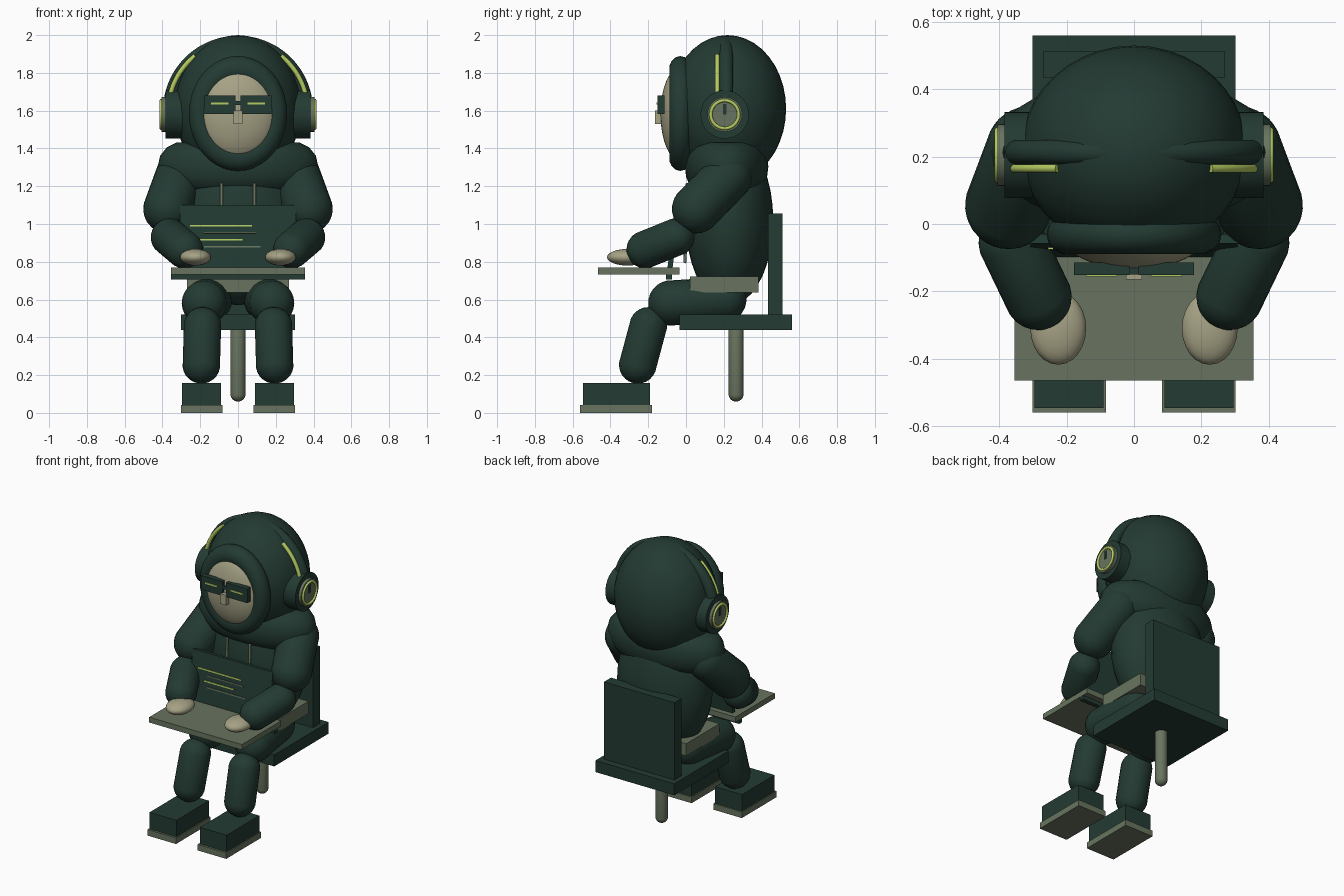
import bpy
import bmesh
from math import cos, sin, radians, pi
from mathutils import Matrix, Vector

cube = bpy.data.objects.get("Cube")
if cube:
    bpy.data.objects.remove(cube, do_unlink=True)


def material(name, rgb):
    m = bpy.data.materials.new(name)
    m.use_nodes = True
    m.diffuse_color = (*rgb, 1)
    m.node_tree.nodes["Principled BSDF"].inputs["Base Color"].default_value = (*rgb, 1)
    return m


DARK = material("dark green", (0.017, 0.043, 0.033))
GREY = material("grey green", (0.14, 0.175, 0.115))
SKIN = material("pale sand", (0.38, 0.36, 0.235))
LIME = material("lime", (0.46, 0.60, 0.12))


def finish(name, bm, mat, matrix, smooth=True):
    bm.transform(matrix)
    bmesh.ops.recalc_face_normals(bm, faces=bm.faces)
    mesh = bpy.data.meshes.new(name)
    bm.to_mesh(mesh)
    bm.free()
    mesh.materials.append(mat)
    obj = bpy.data.objects.new(name, mesh)
    bpy.context.collection.objects.link(obj)
    if smooth:
        bpy.ops.object.select_all(action='DESELECT')
        obj.select_set(True)
        bpy.context.view_layer.objects.active = obj
        bpy.ops.object.shade_smooth_by_angle(angle=radians(40))
    return obj


def box(name, mat, xs, ys, zs):
    """Box from its extents along each axis."""
    bm = bmesh.new()
    bmesh.ops.create_cube(bm, size=1)
    spans = (xs, ys, zs)
    mid = Vector([(a + b) / 2 for a, b in spans])
    size = [b - a for a, b in spans]
    return finish(name, bm, mat, Matrix.Translation(mid) @ Matrix.Diagonal((*size, 1)), False)


def ellipsoid(name, mat, centre, radii, segments=32):
    bm = bmesh.new()
    bmesh.ops.create_uvsphere(bm, u_segments=segments, v_segments=segments // 2, radius=1)
    return finish(name, bm, mat, Matrix.Translation(centre) @ Matrix.Diagonal((*radii, 1)))


def capsule(name, mat, start, end, radius):
    """Rounded limb: a sphere pulled apart along the line start-end."""
    start, end = Vector(start), Vector(end)
    axis = end - start
    bm = bmesh.new()
    bmesh.ops.create_uvsphere(bm, u_segments=24, v_segments=13, radius=radius)
    for v in bm.verts:
        if v.co.z > 0:
            v.co.z += axis.length
    turn = axis.to_track_quat('Z', 'Y').to_matrix().to_4x4()
    return finish(name, bm, mat, Matrix.Translation(start) @ turn)


def disc(name, mat, x0, x1, y, z, radius):
    """Cylinder lying along x."""
    bm = bmesh.new()
    bmesh.ops.create_cone(bm, cap_ends=True, segments=32, radius1=radius,
                          radius2=radius, depth=abs(x1 - x0))
    place = Matrix.Translation(((x0 + x1) / 2, y, z)) @ Matrix.Rotation(pi / 2, 4, 'Y')
    return finish(name, bm, mat, place)


def ring(name, mat, major, minor, matrix, a0=0, a1=360, steps=40, sides=14):
    """Torus or open arc around local z, with closed ends."""
    bm = bmesh.new()
    closed = a1 - a0 == 360
    loops = []
    for i in range(steps if closed else steps + 1):
        a = radians(a0 + (a1 - a0) * i / steps)
        loop = []
        for j in range(sides):
            b = 2 * pi * j / sides
            r = major + minor * cos(b)
            loop.append(bm.verts.new((r * cos(a), r * sin(a), minor * sin(b))))
        loops.append(loop)
    pairs = list(zip(loops, loops[1:]))
    if closed:
        pairs.append((loops[-1], loops[0]))
    else:
        bm.faces.new(loops[0])
        bm.faces.new(loops[-1])
    for p, q in pairs:
        for j in range(sides):
            k = (j + 1) % sides
            bm.faces.new((p[j], q[j], q[k], p[k]))
    return finish(name, bm, mat, matrix)


def upright(x, y, z, sx=1, sz=1):
    """Stands a ring up so that it faces the front."""
    return (Matrix.Translation((x, y, z)) @ Matrix.Diagonal((sx, 1, sz, 1))
            @ Matrix.Rotation(pi / 2, 4, 'X'))


# Hooded head and face
ellipsoid("hood", DARK, (0, 0.22, 1.61), (0.335, 0.31, 0.39), 40)
ring("hood_opening", DARK, 0.20, 0.06, upright(0, -0.03, 1.585, 1, 1.17))
ellipsoid("face", SKIN, (0, -0.03, 1.582), (0.214, 0.105, 0.248), 40)
box("nose", SKIN, (-0.024, 0.024), (-0.165, -0.11), (1.53, 1.60))
box("glasses_bridge", DARK, (-0.02, 0.02), (-0.15, -0.12), (1.63, 1.65))

# Torso, collar and waist
ellipsoid("torso", DARK, (0, 0.23, 1.02), (0.33, 0.232, 0.45), 36)
ring("collar", DARK, 0.295, 0.13, Matrix.Translation((0, 0.215, 1.305))
     @ Matrix.Diagonal((1, 0.52, 1, 1)))
box("waistband", GREY, (-0.27, 0.27), (0.02, 0.385), (0.637, 0.722))

# Headphone band
ring("headphone_band", DARK, 0.36, 0.037, upright(0, 0.213, 1.60), 8, 172)

# Paired parts
for side, s in (("left", 1), ("right", -1)):
    def xs(a, b):
        return tuple(sorted((s * a, s * b)))

    box(side + "_lens", DARK, xs(0.014, 0.178), (-0.152, -0.115), (1.582, 1.68))
    box(side + "_lens_glint", LIME, xs(0.05, 0.142), (-0.156, -0.15), (1.632, 1.643))

    a0, a1 = (14, 52) if s > 0 else (128, 166)
    ring(side + "_band_strip", LIME, 0.368, 0.013, upright(0, 0.165, 1.60), a0, a1, 16, 10)
    disc(side + "_ear_cup", DARK, s * 0.27, s * 0.385, 0.205, 1.58, 0.128)
    disc(side + "_ear_plate", GREY, s * 0.38, s * 0.405, 0.205, 1.58, 0.092)
    ring(side + "_ear_ring", LIME, 0.074, 0.009, Matrix.Translation((s * 0.406, 0.205, 1.58))
         @ Matrix.Rotation(pi / 2, 4, 'Y'), sides=10)
    box(side + "_ear_mark", DARK, xs(0.404, 0.409), (0.195, 0.215), (1.58, 1.635))

    capsule(side + "_drawstring", GREY, (s * 0.087, -0.005, 0.80), (s * 0.087, 0.005, 1.21), 0.008)

    capsule(side + "_upper_arm", DARK, (s * 0.31, 0.22, 1.25), (s * 0.372, 0.055, 1.08), 0.13)
    capsule(side + "_forearm", DARK, (s * 0.362, -0.055, 0.93), (s * 0.285, -0.215, 0.865), 0.10)
    ellipsoid(side + "_hand", SKIN, (s * 0.225, -0.31, 0.824), (0.083, 0.108, 0.044), 24)

    capsule(side + "_thigh", DARK, (s * 0.15, 0.20, 0.60), (s * 0.178, -0.08, 0.582), 0.12)
    capsule(side + "_shin", DARK, (s * 0.188, -0.20, 0.46), (s * 0.194, -0.255, 0.255), 0.10)
    box(side + "_shoe", DARK, xs(0.09, 0.296), (-0.546, -0.19), (0.04, 0.157))
    box(side + "_sole", GREY, xs(0.083, 0.302), (-0.56, -0.18), (0, 0.042))

# Chair
box("chair_seat", DARK, (-0.302, 0.302), (-0.035, 0.56), (0.44, 0.52))
box("chair_back", DARK, (-0.27, 0.27), (0.435, 0.512), (0.52, 1.055))
capsule("chair_post", GREY, (0, 0.265, 0.10), (0, 0.265, 0.44), 0.04)

# Laptop
box("laptop_base", GREY, (-0.355, 0.355), (-0.465, -0.035), (0.733, 0.77))
box("laptop_hinge", DARK, (-0.355, 0.355), (-0.105, -0.075), (0.706, 0.735))
tilt = (Matrix.Translation((0, -0.092, 0.72)) @ Matrix.Rotation(radians(-7), 4, 'X'))
screen_parts = [
    box("laptop_screen", DARK, (-0.307, 0.307), (-0.012, 0.015), (0, 0.383)),
    box("code_line_1", LIME, (-0.255, 0.075), (-0.017, -0.011), (0.267, 0.276)),
    box("code_line_2", GREY, (-0.18, 0.095), (-0.017, -0.011), (0.231, 0.238)),
    box("code_line_3", LIME, (-0.20, 0.025), (-0.017, -0.011), (0.192, 0.201)),
    box("code_line_4", GREY, (-0.18, 0.12), (-0.017, -0.011), (0.154, 0.163)),
]
for part in screen_parts:
    part.data.transform(tilt)
